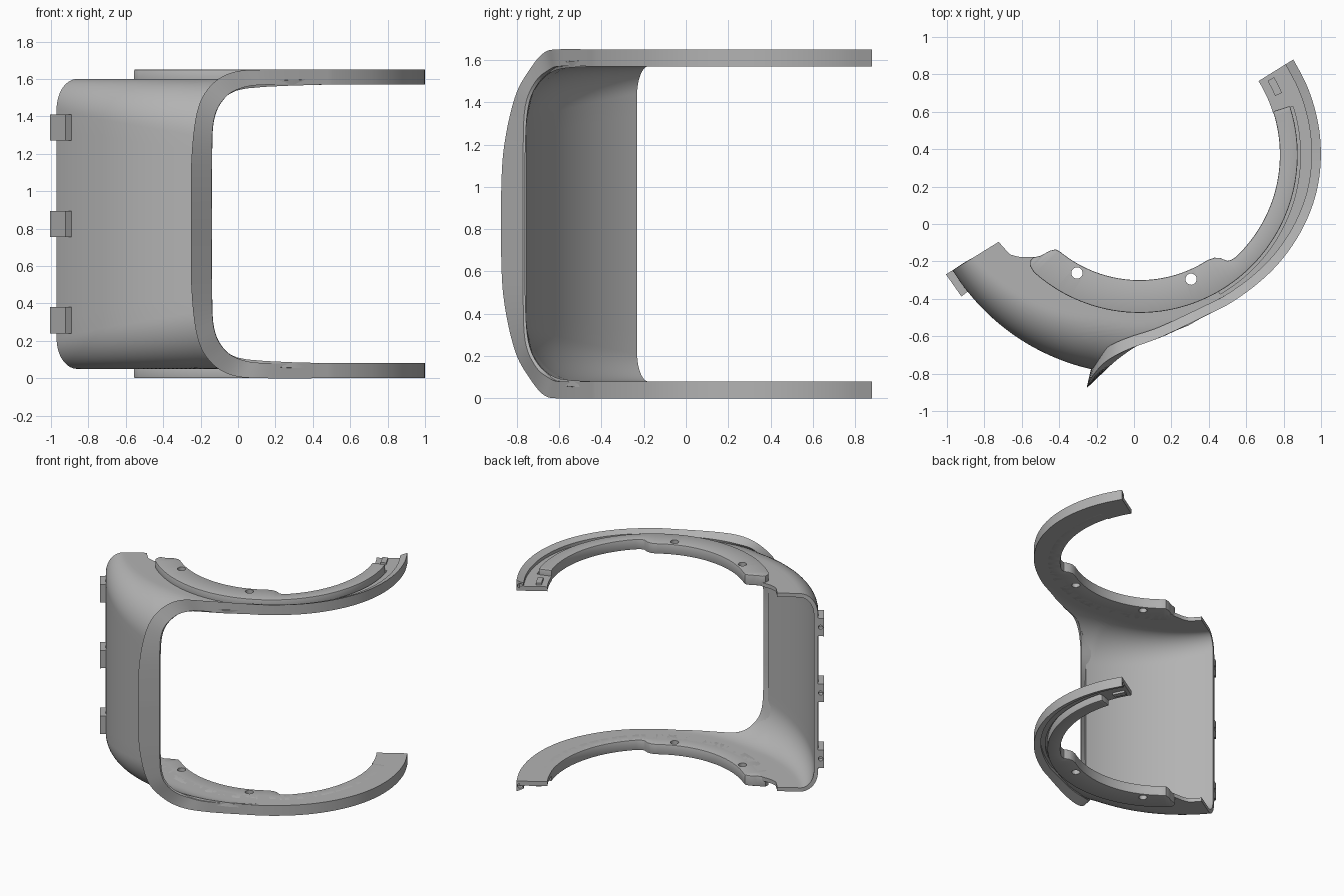
import bpy, bmesh, math
from mathutils import Vector, Matrix

if "Cube" in bpy.data.objects:
    bpy.data.objects.remove(bpy.data.objects["Cube"])

MID = 0.825                 # mirror height; meshes are built around it
CX, CY = 0.03, 0.37         # centre of all the arcs
T0, T1 = 211.7, 391.8       # start and end angle of the half shell

grey = bpy.data.materials.new("light grey plastic")
grey.diffuse_color = (0.45, 0.45, 0.45, 1)
grey.use_nodes = True
grey.node_tree.nodes["Principled BSDF"].inputs["Base Color"].default_value = grey.diffuse_color


def P(r, deg, z):
    a = math.radians(deg)
    return Vector((CX + r * math.cos(a), CY + r * math.sin(a), z - MID))


def interp(table, x):
    if x <= table[0][0]:
        return table[0][1]
    for (x0, y0), (x1, y1) in zip(table, table[1:]):
        if x <= x1:
            return y0 + (y1 - y0) * (x - x0) / (x1 - x0)
    return table[-1][1]


def add(name, bm, recalc=True):
    if recalc:
        bmesh.ops.recalc_face_normals(bm, faces=bm.faces)
    me = bpy.data.meshes.new(name)
    bm.to_mesh(me)
    bm.free()
    ob = bpy.data.objects.new(name, me)
    bpy.context.collection.objects.link(ob)
    ob.location.z = MID
    me.materials.append(grey)
    return ob


def mirror(ob):
    m = ob.modifiers.new("mirror", 'MIRROR')
    m.use_axis = (False, False, True)
    m.merge_threshold = 0.0005


def sweep(bm, rings, cap_start=True):
    vs = [[bm.verts.new(p) for p in ring] for ring in rings]
    k = len(vs[0])
    for a, b in zip(vs, vs[1:]):
        for j in range(k):
            bm.faces.new((a[j], a[(j + 1) % k], b[(j + 1) % k], b[j]))
    if cap_start:
        bm.faces.new(vs[0])
    bm.faces.new(vs[-1][::-1])


def band(name, t0, t1, rin, rout, z0, z1, step=2.0):
    """Solid arc plate whose inner and outer radius follow tables over angle."""
    n = max(1, round((t1 - t0) / step))
    ts = {round(t0 + (t1 - t0) * i / n, 3) for i in range(n + 1)}
    ts |= {t for t, _ in rin + rout if t0 < t < t1}
    bm = bmesh.new()
    sweep(bm, [[P(interp(rin, t), t, z0), P(interp(rout, t), t, z0),
                P(interp(rout, t), t, z1), P(interp(rin, t), t, z1)] for t in sorted(ts)])
    return add(name, bm)


cutters = []


def drill(ob, spots, radius, depth):
    """Cut round holes; spots are (centre, axis)."""
    bm = bmesh.new()
    for c, axis in spots:
        mat = Matrix.Translation(c) @ axis.to_track_quat('Z', 'Y').to_matrix().to_4x4()
        bmesh.ops.create_cone(bm, cap_ends=True, segments=24, radius1=radius,
                              radius2=radius, depth=depth, matrix=mat)
    cut = add("hole_cutter", bm)
    cut.hide_render = True
    cutters.append(cut)
    m = ob.modifiers.new("holes", 'BOOLEAN')
    m.operation = 'DIFFERENCE'
    m.solver = 'EXACT'
    m.object = cut


def tangent(deg):
    a = math.radians(deg)
    return Vector((-math.sin(a), math.cos(a), 0))


parts = []

# Curved wall with rounded shoulders, trimmed along the opening
R = 1.175
A_TAB = [(T0, .13), (257, .28)]
B_TAB = [(T0, .16), (257, .30)]
EDGE = [(T0, .885), (217.8, .873), (221, .835), (223, .80), (225, .775)]
CUT = [(.895, 300), (.93, 295), (.96, 281), (1.01, 269), (1.115, 262),
       (1.15, 260), (1.175, 259.5)]
rows = [('flat', i / 5) for i in range(5)]
rows += [('round', math.pi / 2 * i / 16) for i in range(17)]
rows += [('wall', i / 6) for i in range(1, 7)]
bm = bmesh.new()
grid = []
N = 60
for kind, u in rows:
    end = 300 if kind == 'flat' else 259.5
    if kind == 'round':
        end = interp(CUT, R - .28 + .28 * math.sin(u))
    line = []
    for i in range(N + 1):
        t = T0 + (end - T0) * i / N
        a, b, e = interp(A_TAB, t), interp(B_TAB, t), interp(EDGE, t)
        if kind == 'flat':
            r, z = e + (R - a - e) * u, 1.60
        elif kind == 'round':
            r, z = R - a + a * math.sin(u), 1.60 - b * (1 - math.cos(u))
        else:
            r, z = R, (1.60 - b) * (1 - u) + MID * u
        line.append(bm.verts.new(P(r, t, z)))
    grid.append(line)
for a, b in zip(grid, grid[1:]):
    for i in range(N):
        bm.faces.new((a[i], b[i], b[i + 1], a[i + 1]))
shell = add("curved_wall", bm, recalc=False)
mirror(shell)
s = shell.modifiers.new("thickness", 'SOLIDIFY')
s.thickness, s.offset = 0.03, -1
parts.append(shell)

# Flared lip of the opening, running on into the outer rim of both arms
RIM = [(296, .928), (310, .932), (326, .947), (345, .965), (360, .97), (392, .967)]
# outer edge xyz, inner edge xyz, width, drop
st = [(-.25, -.875, .825, -.14, -.77, .825, .09, 0),
      (-.25, -.865, 1.15, -.14, -.77, 1.15, .09, 0),
      (-.22, -.81, 1.42, -.13, -.76, 1.38, .085, 0),
      (-.15, -.735, 1.56, -.07, -.71, 1.50, .08, 0),
      (-.03, -.67, 1.635, .03, -.645, 1.555, .065, .035),
      (.15, -.602, 1.65, .17, -.595, 1.57, .055, .035),
      (.435, -.465, 1.65, .435, -.465, 1.57, .05, .02)]
for i in range(11):
    t = 302 + (T1 - 302) * i / 10
    p = P(interp(RIM, t), t, 0)
    st.append((p.x, p.y, 1.65, p.x, p.y, 1.57, .05, .02))
pts = [st[0]] + st + [st[-1]]
rings = []
for k in range(1, len(pts) - 2):
    for i in range(6 if k < len(pts) - 3 else 7):
        u = i / 6
        q = [.5 * (2 * b + (c - a) * u + (2 * a - 5 * b + 4 * c - d) * u * u
                   + (3 * b - a - 3 * c + d) * u ** 3)
             for a, b, c, d in zip(*pts[k - 1:k + 3])]
        A, B = Vector(q[:3]), Vector(q[3:6])
        A.z, B.z = max(A.z, MID) - MID, max(B.z, MID) - MID
        inA = Vector((CX - A.x, CY - A.y, 0)).normalized()
        inB = Vector((CX - B.x, CY - B.y, 0)).normalized()
        E = A + inA * q[6]
        E.z = max(0, E.z - q[7])
        rings.append([A, B, B + inB * max(.01, .10 - q[6]), E])
bm = bmesh.new()
sweep(bm, rings, cap_start=False)
rim = add("opening_lip_and_rim", bm)
mirror(rim)
drill(rim, [(P(.942, T1, z), tangent(T1)) for z in (1.608, .042)], .018, .08)
parts.append(rim)

# Raised inner pad with two screw holes
pad = band("raised_arc_pad", 224, 378,
           [(224, .79), (225.5, .757), (227, .70), (228.5, .675), (231, .67), (303, .67),
            (306, .68), (308, .70), (309.5, .735), (311, .745), (313, .75), (378, .75)],
           [(224, .81), (225.5, .835), (228, .845), (378, .845)], 1.57, 1.65)
bv = pad.modifiers.new("soft_edge", 'BEVEL')
bv.width, bv.segments, bv.limit_method = .006, 2, 'ANGLE'
bv.angle_limit = math.radians(50)
up = Vector((0, 0, 1))
drill(pad, [(Vector((-.305, -.262, 1.61 - MID)), up),
            (Vector((.305, -.295, 1.61 - MID)), up)], .03, .3)
mirror(pad)
parts.append(pad)

# Arm floor: groove beside the pad, channel, end tab and its latch
inside_rim = [(t, r - .02) for t, r in RIM]
for name, t0, t1, ri, ro, z0, z1 in (
        ("groove_floor", 298, 378, [(0, .76)], [(0, .87)], 1.57, 1.585),
        ("arm_channel", 297, 378, [(0, .86)], inside_rim, 1.57, 1.605),
        ("end_tab", 377.5, T1, [(0, .748)], inside_rim, 1.57, 1.605),
        ("end_latch", 383.5, 390, [(0, .79)], [(0, .83)], 1.59, 1.622)):
    ob = band(name, t0, t1, ri, ro, z0, z1)
    mirror(ob)
    parts.append(ob)

# Three hinge knuckles on the left edge, each with a pin hole
for i, z in enumerate((.31, MID, 1.34)):
    ob = band("hinge_knuckle_%d" % (i + 1), T0, 218.5, [(0, 1.155)], [(0, 1.217)],
              z - .07, z + .07, step=9)
    drill(ob, [(P(1.193, T0, z), tangent(T0))], .016, .08)
    parts.append(ob)

# Apply modifiers, smooth the curved faces, remove the cutters
bpy.context.view_layer.update()
bpy.ops.object.select_all(action='DESELECT')
for ob in parts:
    ob.select_set(True)
bpy.context.view_layer.objects.active = parts[0]
bpy.ops.object.convert(target='MESH')
bpy.ops.object.shade_smooth_by_angle(angle=math.radians(32))
for c in cutters:
    bpy.data.objects.remove(c)
